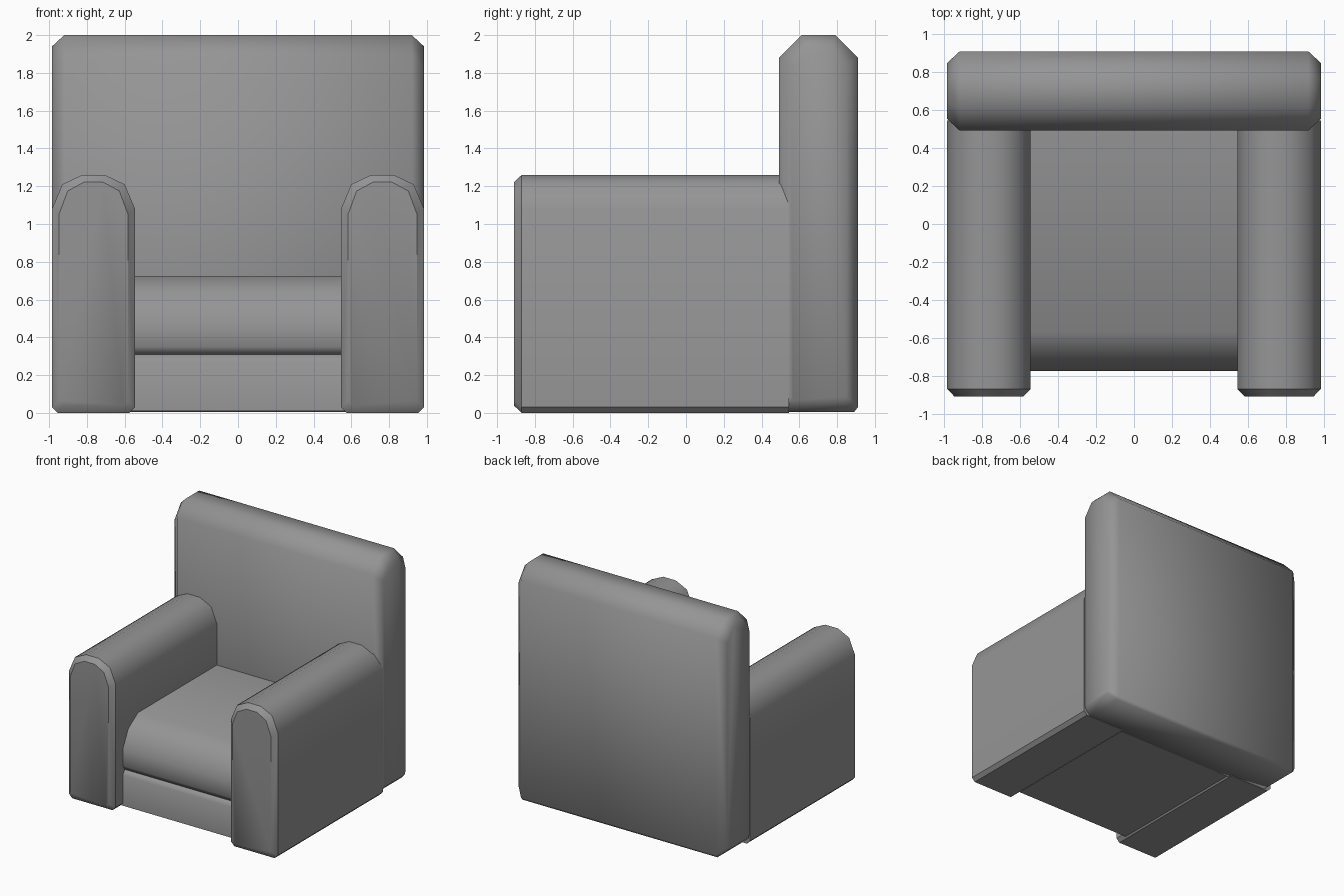
import bpy, bmesh, math

if "Cube" in bpy.data.objects:
    bpy.data.objects.remove(bpy.data.objects["Cube"])

# Dark grey upholstery
fabric = bpy.data.materials.new("dark_grey_fabric")
fabric.diffuse_color = (0.3, 0.3, 0.3, 1)
fabric.use_nodes = True
fabric.node_tree.nodes["Principled BSDF"].inputs["Base Color"].default_value = fabric.diffuse_color


def shrink(profile, d):
    """Pull a closed profile inward by d on every side of its bounding box."""
    us, vs = zip(*profile)
    cu, cv = (min(us) + max(us)) / 2, (min(vs) + max(vs)) / 2
    su = 1 - 2 * d / (max(us) - min(us))
    sv = 1 - 2 * d / (max(vs) - min(vs))
    return [(cu + (u - cu) * su, cv + (v - cv) * sv) for u, v in profile]


def loft(name, profile, stations, axis, angle=55):
    """Sweep a profile along x or y; stations are (position, inset)."""
    bm = bmesh.new()
    rings = []
    for pos, inset in stations:
        pts = shrink(profile, inset)
        rings.append([bm.verts.new((pos, u, v) if axis == 'x' else (u, pos, v))
                      for u, v in pts])
    n = len(profile)
    for a, b in zip(rings, rings[1:]):
        for i in range(n):
            j = (i + 1) % n
            bm.faces.new((a[i], a[j], b[j], b[i]))
    bm.faces.new(rings[0])
    bm.faces.new(rings[-1])
    bmesh.ops.recalc_face_normals(bm, faces=bm.faces)
    mesh = bpy.data.meshes.new(name)
    bm.to_mesh(mesh)
    bm.free()
    mesh.materials.append(fabric)
    obj = bpy.data.objects.new(name, mesh)
    bpy.context.collection.objects.link(obj)
    bpy.ops.object.select_all(action='DESELECT')
    obj.select_set(True)
    bpy.context.view_layer.objects.active = obj
    bpy.ops.object.shade_smooth_by_angle(angle=math.radians(angle))
    return obj


# Backrest: side profile (y, z) with bevelled ends
back = [(0.493, 0.03), (0.51, 0.005), (0.89, 0.005), (0.91, 0.03),
        (0.91, 1.88), (0.79, 2.0), (0.613, 2.0), (0.493, 1.88)]
loft("backrest", back,
     [(-0.985, 0.06), (-0.92, 0), (0.92, 0), (0.985, 0.06)], 'x')

# Armrests: front profile (x, z) with rounded top, mirrored to the other side
arm = [(0.545, 0.03), (0.575, 0), (0.955, 0), (0.985, 0.03),
       (0.985, 1.08), (0.93, 1.21), (0.825, 1.26),
       (0.705, 1.26), (0.60, 1.21), (0.545, 1.08)]
arms = loft("armrests", arm, [(-0.91, 0.038), (-0.87, 0), (0.545, 0)], 'y', 42)
arms.modifiers.new("Mirror", 'MIRROR').use_mirror_merge = False

# Seat cushion: rounded front edge
cushion = [(0.52, 0.31), (-0.75, 0.31), (-0.775, 0.35), (-0.775, 0.49),
           (-0.70, 0.64), (-0.57, 0.725), (0.52, 0.725)]
loft("seat_cushion", cushion, [(-0.56, 0), (0.56, 0)], 'x', 65)

# Seat base under the cushion
base = [(0.52, 0.01), (-0.775, 0.01), (-0.775, 0.27), (-0.745, 0.315),
        (0.52, 0.315)]
loft("seat_base", base, [(-0.56, 0), (0.56, 0)], 'x', 65)
